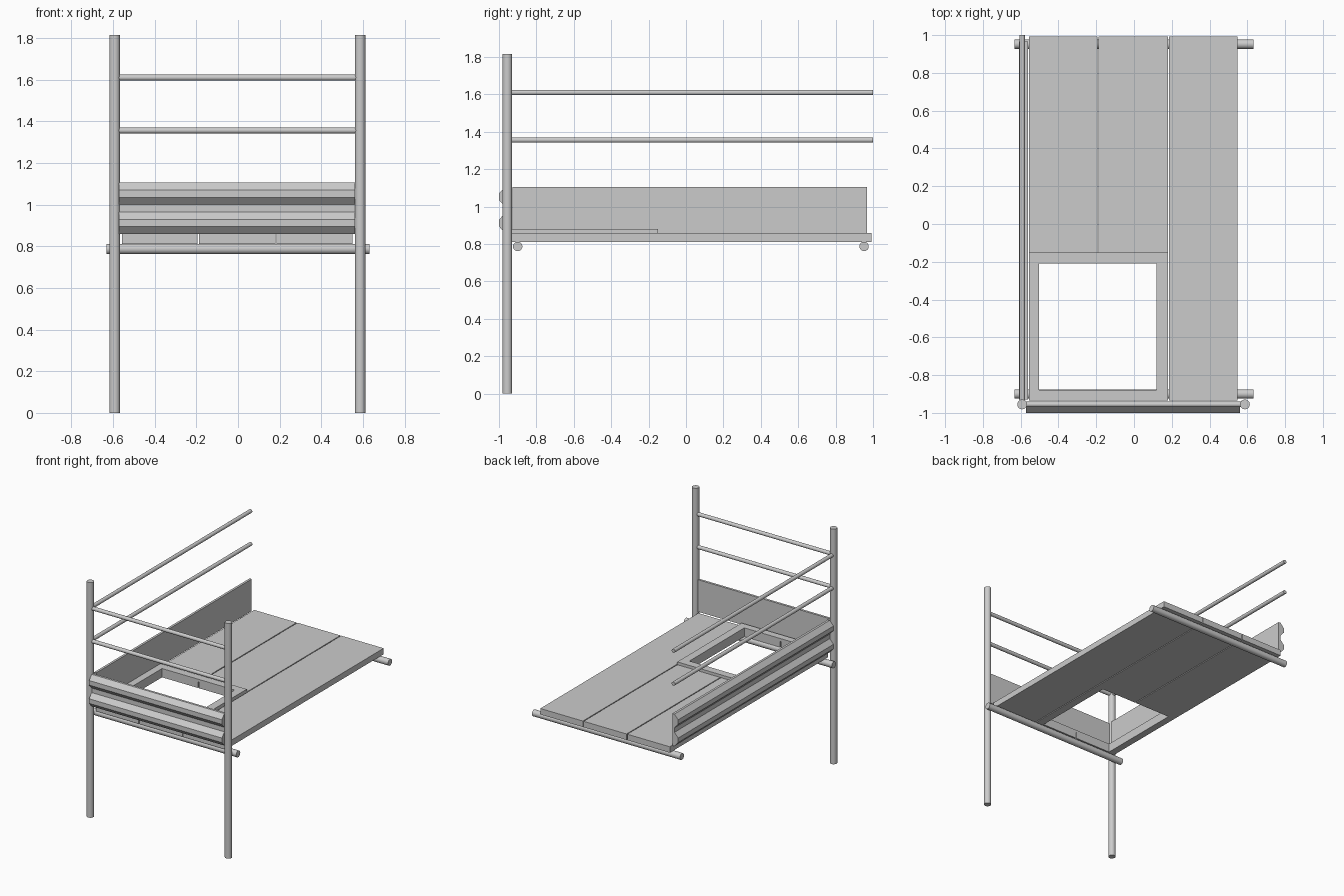
import bpy, bmesh
from mathutils import Vector

if "Cube" in bpy.data.objects:
    bpy.data.objects.remove(bpy.data.objects["Cube"])


def tube(name, a, b, r, sides=28):
    """Smooth capped cylinder running from a to b."""
    a, b = Vector(a), Vector(b)
    bpy.ops.mesh.primitive_cylinder_add(vertices=sides, radius=r, depth=(b - a).length,
                                        location=(a + b) / 2)
    ob = bpy.context.object
    ob.rotation_euler = (b - a).to_track_quat('Z', 'Y').to_euler()
    ob.name = name
    bpy.ops.object.shade_smooth_by_angle()
    return ob


def box(name, x, y, z):
    """Box given by its (low, high) range on each axis."""
    bpy.ops.mesh.primitive_cube_add(size=1, location=[sum(v) / 2 for v in (x, y, z)])
    ob = bpy.context.object
    ob.name = name
    ob.scale = [v[1] - v[0] for v in (x, y, z)]
    bpy.ops.object.transform_apply(location=True, rotation=False, scale=True)
    return ob


def cut(ob, cutter):
    mod = ob.modifiers.new("opening", 'BOOLEAN')
    mod.operation, mod.solver, mod.object = 'DIFFERENCE', 'EXACT', cutter
    bpy.context.view_layer.objects.active = ob
    bpy.ops.object.modifier_apply(modifier=mod.name)


def toe_board(name, place, start, end):
    """Corrugated board: (depth, height) profile swept from start to end."""
    step = 0.247 / 7
    ridge = [0.018, 0.05, 0.05, 0.018] * 2
    profile = [(0, 0)] + [(d, i * step) for i, d in enumerate(ridge)] + [(0, 7 * step)]
    bm = bmesh.new()
    face = bm.faces.new([bm.verts.new(place(start, d, 0.859 + h)) for d, h in profile])
    new = bmesh.ops.extrude_face_region(bm, geom=[face])['geom']
    shift = Vector(place(end, 0, 0)) - Vector(place(start, 0, 0))
    bmesh.ops.translate(bm, vec=shift, verts=[v for v in new if isinstance(v, bmesh.types.BMVert)])
    bmesh.ops.recalc_face_normals(bm, faces=bm.faces)
    me = bpy.data.meshes.new(name)
    bm.to_mesh(me)
    bm.free()
    bpy.context.collection.objects.link(bpy.data.objects.new(name, me))


POST_L, POST_R, POST_Y = -0.592, 0.587, -0.955

# Upright posts
for name, x in (("left_post", POST_L), ("right_post", POST_R)):
    tube(name, (x, POST_Y, 0), (x, POST_Y, 1.815), 0.026)

# Guard rails across the front and along the left side
for name, z in (("lower", 1.356), ("upper", 1.61)):
    tube(name + "_front_rail", (POST_L, POST_Y, z), (POST_R, POST_Y, z), 0.0145)
    tube(name + "_side_rail", (POST_L, POST_Y, z), (POST_L, 1.0, z), 0.0145)

# Bearers carrying the deck
for name, y in (("front_bearer", -0.9), ("back_bearer", 0.952)):
    tube(name, (-0.632, y, 0.787), (0.632, y, 0.787), 0.025)

# Deck planks, with the hatch opening cut through the two left ones and the frame
cutter = box("hatch_cutter", (-0.502, 0.118), (-0.88, -0.21), (0.7, 1.0))
cutter.hide_render = True
for i, x in enumerate([(-0.557, -0.194), (-0.187, 0.179), (0.186, 0.549)]):
    plank = box("deck_plank_%d" % (i + 1), x, (-0.935, 0.993), (0.812, 0.858))
    if i < 2:
        cut(plank, cutter)
frame = box("hatch_frame", (-0.557, 0.18), (-0.935, -0.15), (0.858, 0.88))
cut(frame, cutter)
bpy.data.objects.remove(cutter)

# Corrugated toe boards, ridges facing outward
toe_board("front_toe_board", lambda s, d, h: (s, -0.95 - d, h), -0.572, 0.562)
toe_board("side_toe_board", lambda s, d, h: (-0.56 - d, s, h), -0.928, 0.967)
